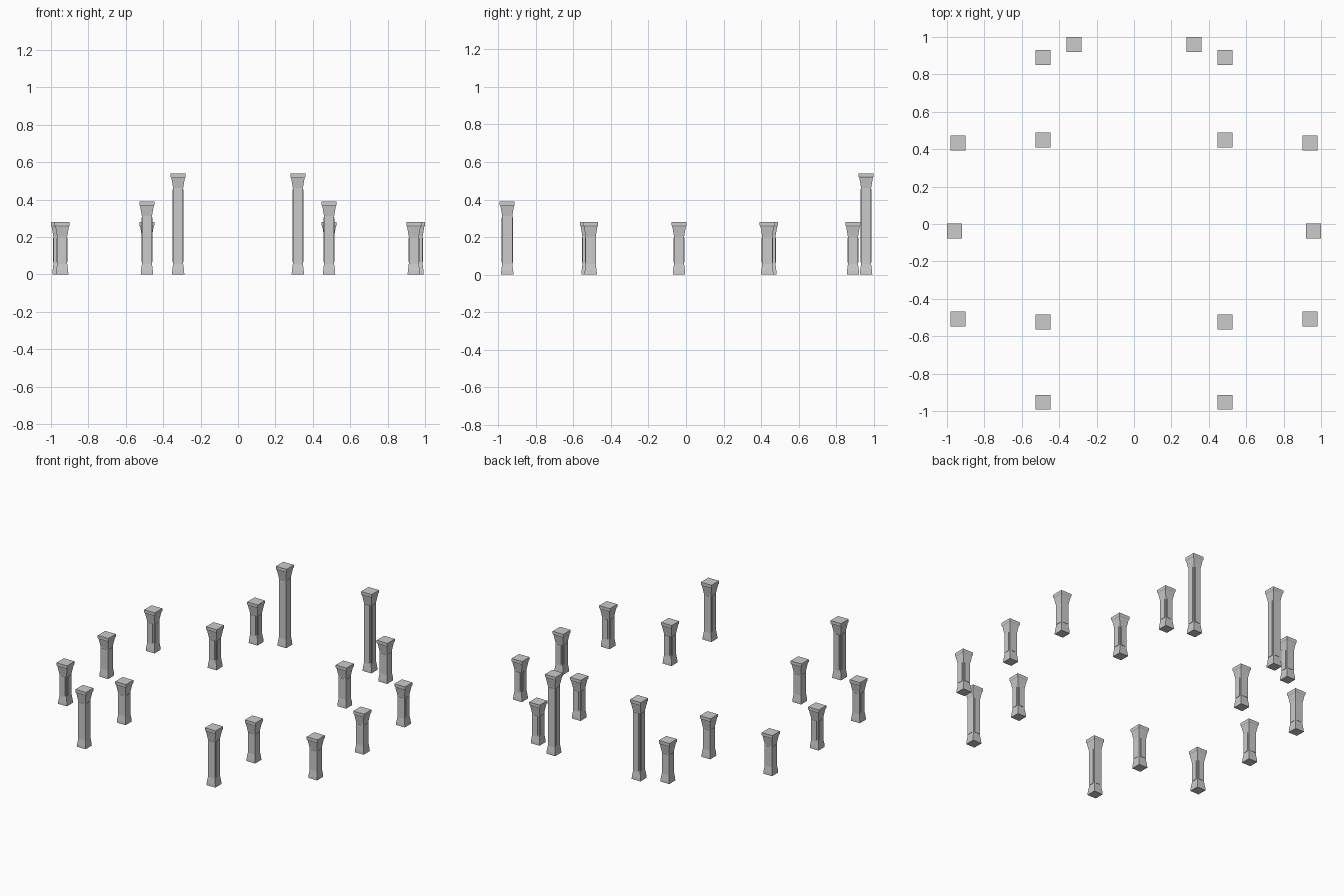
import bpy, bmesh

if "Cube" in bpy.data.objects:
    bpy.data.objects.remove(bpy.data.objects["Cube"])


def add_box(bm, cx, cy, z0, z1, sx, sy):
    r = bmesh.ops.create_cube(bm, size=1)
    for v in r["verts"]:
        v.co.x = cx + v.co.x * sx
        v.co.y = cy + v.co.y * sy
        v.co.z = (z0 + z1) / 2 + v.co.z * (z1 - z0)


def column(name, x, y, h):
    bm = bmesh.new()
    # square column body: flared foot, shaft, flared capital and slab
    profile = [(0.033, 0), (0.032, 0.018), (0.027, 0.055), (0.027, h - 0.078),
               (0.036, h - 0.024), (0.04, h - 0.018), (0.04, h)]
    rings = [[bm.verts.new((sx * r, sy * r, z))
              for sx, sy in ((-1, -1), (1, -1), (1, 1), (-1, 1))]
             for r, z in profile]
    for a, b in zip(rings, rings[1:]):
        for i in range(4):
            j = (i + 1) % 4
            bm.faces.new((a[i], a[j], b[j], b[i]))
    bm.faces.new(rings[0][::-1])
    bm.faces.new(rings[-1])
    # thin raised panel on each shaft face
    z0, z1 = 0.065, h - 0.085
    for s in (-1, 1):
        add_box(bm, s * 0.027, 0, z0, z1, 0.005, 0.034)
        add_box(bm, 0, s * 0.027, z0, z1, 0.034, 0.005)
    mesh = bpy.data.meshes.new(name)
    bm.to_mesh(mesh)
    bm.free()
    ob = bpy.data.objects.new(name, mesh)
    ob.location = (x, y, 0)
    bpy.context.collection.objects.link(ob)


# column layout, mirrored across x
layout = [
    ("tall_back_column", 0.32, 0.96, 0.54),
    ("inner_back_column", 0.487, 0.89, 0.28),
    ("inner_mid_column", 0.487, 0.45, 0.28),
    ("outer_back_column", 0.94, 0.433, 0.28),
    ("outer_mid_column", 0.96, -0.037, 0.28),
    ("outer_front_column", 0.94, -0.508, 0.28),
    ("inner_front_column", 0.487, -0.525, 0.28),
    ("front_column", 0.487, -0.953, 0.39),
]
for name, x, y, h in layout:
    for side, s in (("right", 1), ("left", -1)):
        column(f"{name}_{side}", s * x, y, h)
